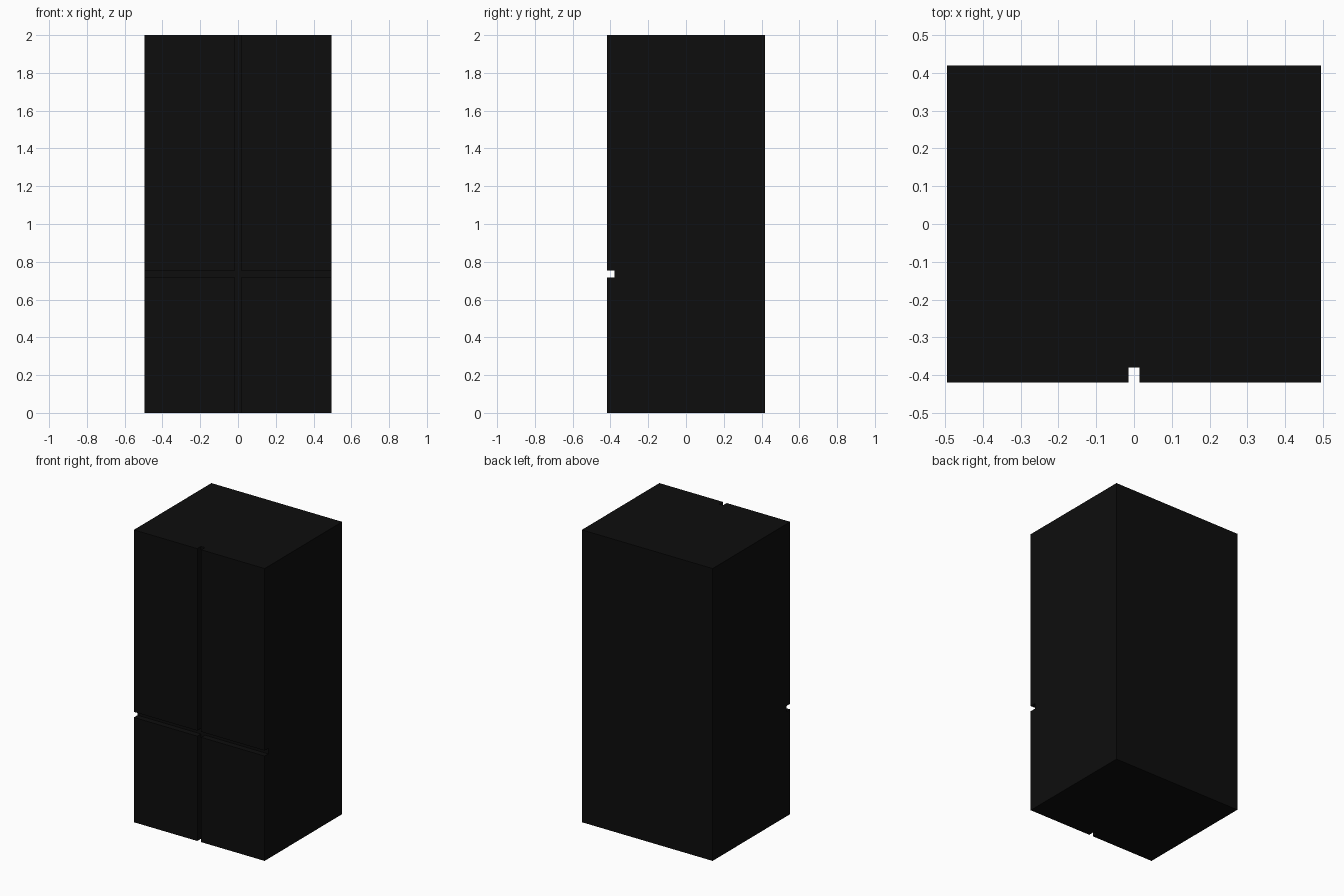
import bpy, bmesh
from mathutils import Vector

if "Cube" in bpy.data.objects:
    bpy.data.objects.remove(bpy.data.objects["Cube"])

black = bpy.data.materials.new("black_finish")
black.diffuse_color = (0.004, 0.004, 0.004, 1)
black.use_nodes = True
black.node_tree.nodes["Principled BSDF"].inputs["Base Color"].default_value = black.diffuse_color


def box(name, lo, hi):
    lo, hi = Vector(lo), Vector(hi)
    bm = bmesh.new()
    bmesh.ops.create_cube(bm, size=1)
    bmesh.ops.scale(bm, vec=hi - lo, verts=bm.verts)
    bmesh.ops.translate(bm, vec=(lo + hi) / 2, verts=bm.verts)
    mesh = bpy.data.meshes.new(name)
    bm.to_mesh(mesh)
    bm.free()
    mesh.materials.append(black)
    obj = bpy.data.objects.new(name, mesh)
    bpy.context.collection.objects.link(obj)
    return obj


W, D, H = 0.495, 0.419, 2.0      # half width, half depth, height
DOOR_BACK = -0.379               # plane where doors meet the cabinet
GAP = 0.015                      # half width of the centre gap

# Cabinet body
box("cabinet", (-W, DOOR_BACK, 0), (W, D, H))

# Two lower and two upper doors, separated by gaps
for level, z0, z1 in (("lower", 0, 0.717), ("upper", 0.755, H)):
    for side, x0, x1 in (("left", -W, -GAP), ("right", GAP, W)):
        box(f"{level}_{side}_door", (x0, -D, z0), (x1, DOOR_BACK, z1))
